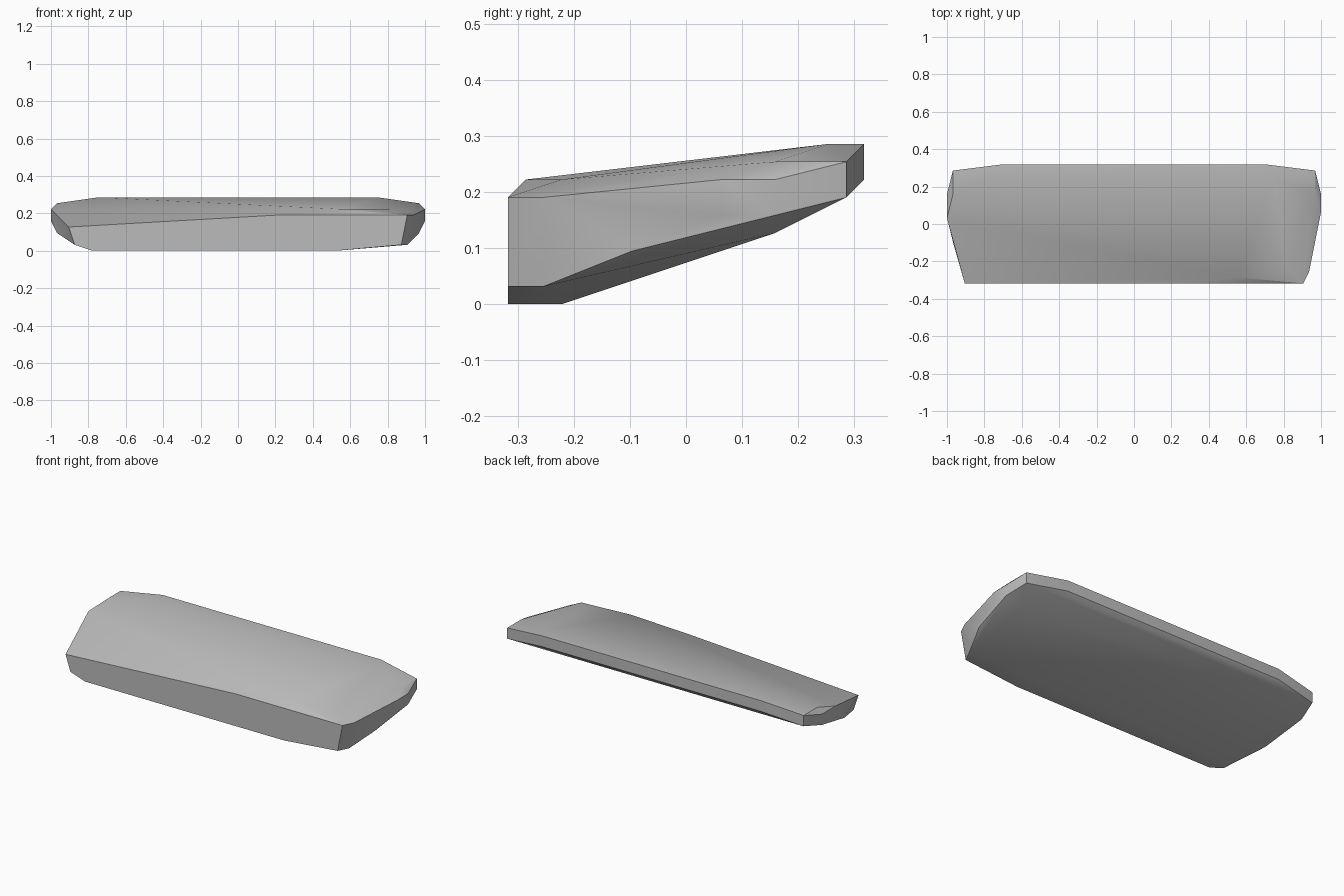
import bpy
import bmesh
import math
from mathutils import Vector

UNIT = 2 / 63          # the slab is laid out on a grid 63 units long

default_cube = bpy.data.objects.get("Cube")
if default_cube:
    bpy.data.objects.remove(default_cube, do_unlink=True)


def make_material(name, colour):
    material = bpy.data.materials.new(name)
    material.use_nodes = True
    material.diffuse_color = colour
    material.node_tree.nodes["Principled BSDF"].inputs["Base Color"].default_value = colour
    return material


def mirrored(points):
    """Repeat the points at both ends of the slab."""
    return [(side * x, y, z) for x, y, z in points for side in (-1, 1)]


def make_hull(name, points, material):
    """Wrap a tight faceted skin around the corner points."""
    bm = bmesh.new()
    for point in points:
        bm.verts.new(Vector(point) * UNIT)
    hull = bmesh.ops.convex_hull(bm, input=bm.verts)
    unused = [g for g in hull["geom_interior"] if isinstance(g, bmesh.types.BMVert)]
    bmesh.ops.delete(bm, geom=list(set(unused)), context="VERTS")
    bmesh.ops.dissolve_limit(bm, angle_limit=math.radians(0.5),
                             verts=bm.verts, edges=bm.edges)
    bmesh.ops.recalc_face_normals(bm, faces=bm.faces)
    mesh = bpy.data.meshes.new(name)
    bm.to_mesh(mesh)
    bm.free()
    mesh.materials.append(material)
    slab = bpy.data.objects.new(name, mesh)
    bpy.context.collection.objects.link(slab)
    bpy.ops.object.select_all(action="DESELECT")
    slab.select_set(True)
    bpy.context.view_layer.objects.active = slab
    bpy.ops.object.shade_smooth_by_angle(angle=math.radians(30))
    return slab


# Raised back edge and the rounded ends
back_and_ends = mirrored([
    (23.5, 8, 9), (22.5, 10, 9), (22.5, 10, 7),
    (30.5, 9, 8), (30.5, 9, 6), (30.5, 5, 8),
    (31.5, 5, 7), (31.5, 5, 5), (31.5, 2, 5),
    (30.5, -3, 3), (28.5, 5, 4),
])

# Higher front corner on the left
left_front = [
    (31.5, 2, 7), (29.5, -8, 6), (28.5, -10, 6), (6.5, -10, 6),
    (17.5, -9, 7), (25.5, -7, 7), (27.5, -10, 1), (28.5, -8, 1),
    (16.5, -10, 0), (16.5, -7, 0),
]

# Lower front corner on the right
right_front = [
    (-31.5, 1, 7), (-29.5, -6, 5), (-28.5, -10, 4),
    (-27.5, -10, 1), (-24.5, -10, 0), (-24.5, -7, 0),
]

stone = make_material("stone grey", (0.5, 0.5, 0.5, 1))
make_hull("stone_slab", back_and_ends + left_front + right_front, stone)
